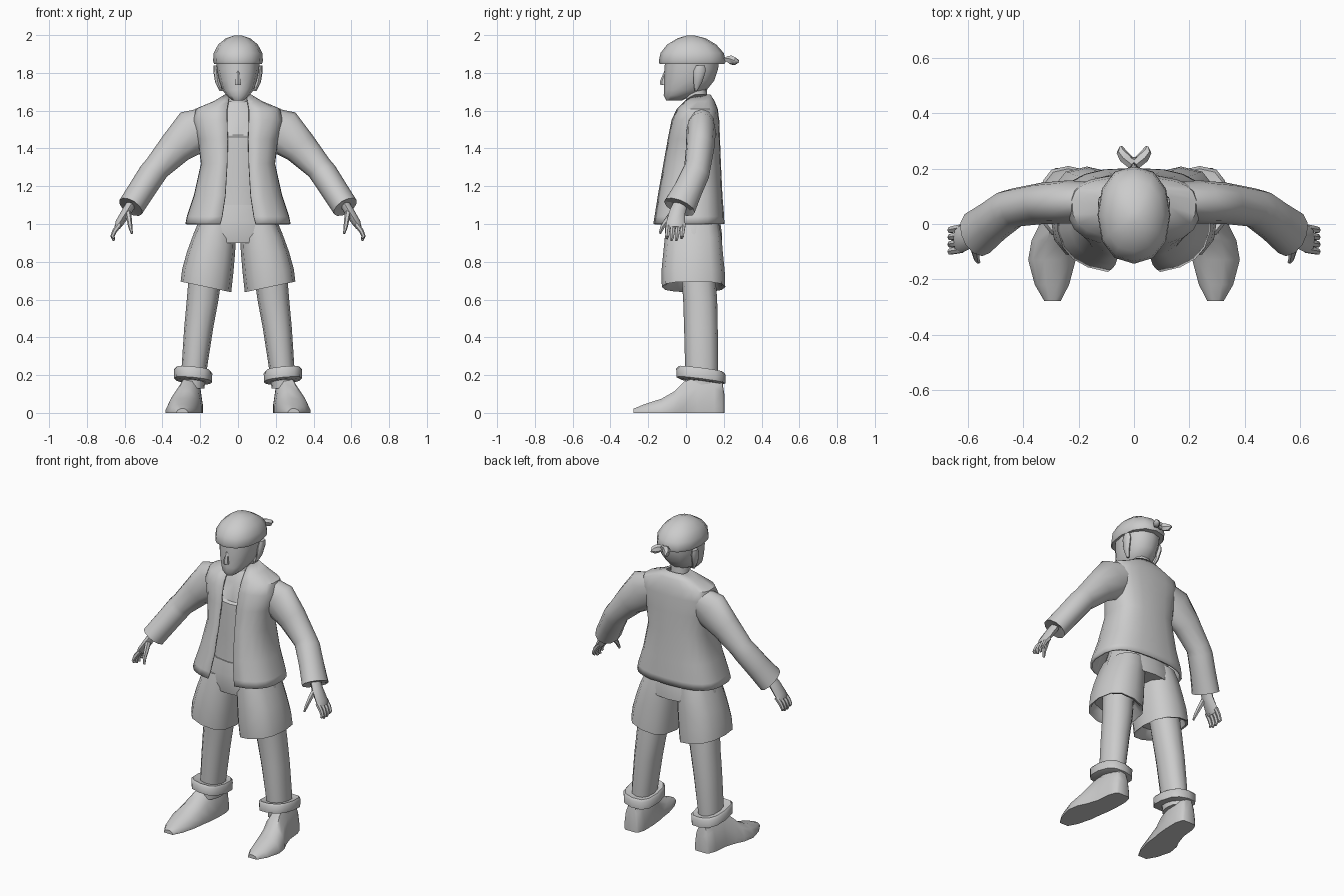
import bpy, bmesh, math
from mathutils import Vector

grey = bpy.data.materials.new("plain_grey")
grey.diffuse_color = (0.6, 0.6, 0.6, 1)


def finish(name, bm, mirror=False, angle=45, solid=0):
    """Turn a bmesh into a shaded object, optionally mirrored across x."""
    bmesh.ops.recalc_face_normals(bm, faces=bm.faces)
    me = bpy.data.meshes.new(name)
    bm.to_mesh(me)
    bm.free()
    ob = bpy.data.objects.new(name, me)
    bpy.context.collection.objects.link(ob)
    me.materials.append(grey)
    if solid:
        m = ob.modifiers.new("thickness", 'SOLIDIFY')
        m.thickness, m.offset = solid, -1
    if mirror:
        ob.modifiers.new("mirror", 'MIRROR').use_mirror_merge = False
    bpy.ops.object.select_all(action='DESELECT')
    bpy.context.view_layer.objects.active = ob
    ob.select_set(True)
    bpy.ops.object.shade_smooth_by_angle(angle=math.radians(angle))
    return ob


def loft(name, rings, closed=True, caps=(True, True), **kw):
    """Skin a list of equally long point rings."""
    bm = bmesh.new()
    vs = [[bm.verts.new(p) for p in r] for r in rings]
    n = len(vs[0])
    for a, b in zip(vs, vs[1:]):
        for i in range(n if closed else n - 1):
            j = (i + 1) % n
            bm.faces.new((a[i], a[j], b[j], b[i]))
    if closed and caps[0]:
        bm.faces.new(vs[0])
    if closed and caps[1]:
        bm.faces.new(vs[-1])
    return finish(name, bm, **kw)


def spow(v, e):
    return math.copysign(abs(v) ** e, v)


def oval(z, w, f, b, cx=0, slope=0, n=12, e=0.9):
    """Level oval of half width w from y=f to y=b; slope tilts it along x."""
    pts = []
    for i in range(n):
        t = 2 * math.pi * i / n
        x = w * spow(math.sin(t), e)
        pts.append((cx + x, (f + b) / 2 - (b - f) / 2 * spow(math.cos(t), e), z + slope * x))
    return pts


def tube(name, path, n=10, **kw):
    """Tube along points (x, y, z, radius across, radius in depth)."""
    c = [Vector(p[:3]) for p in path]
    rings = []
    for i, p in enumerate(path):
        d = (c[min(i + 1, len(c) - 1)] - c[max(i - 1, 0)]).normalized()
        u = d.cross(Vector((0, 1, 0))).normalized()
        v = d.cross(u)
        rings.append([c[i] + u * p[3] * math.cos(2 * math.pi * k / n)
                      + v * p[4] * math.sin(2 * math.pi * k / n) for k in range(n)])
    return loft(name, rings, **kw)


# Head, neck, nose and ears
loft("head", [oval(*r) for r in (
    (1.655, .03, -.105, -.02), (1.68, .06, -.118, .03), (1.71, .083, -.117, .11),
    (1.76, .1, -.118, .15), (1.82, .112, -.114, .17), (1.88, .114, -.11, .175))])
loft("neck", [oval(1.55, .075, -.02, .13), oval(1.63, .058, .0, .115), oval(1.74, .056, .0, .11)])
loft("nose", [oval(1.735, .019, -.136, -.09, n=6), oval(1.755, .016, -.138, -.09, n=6),
              oval(1.81, .008, -.115, -.09, n=6)])
loft("ear", [oval(z, w, f, b, cx, n=8) for z, w, f, b, cx in (
    (1.705, .008, .045, .06, .09), (1.75, .014, .04, .085, .107),
    (1.81, .016, .04, .105, .115), (1.84, .012, .055, .1, .117))], mirror=True)

# Cap with a knotted tail at the back
loft("cap", [oval(*r) for r in (
    (1.848, .126, -.14, .205), (1.862, .132, -.144, .21), (1.905, .129, -.135, .2),
    (1.95, .105, -.1, .16), (1.983, .065, -.045, .105), (1.998, .02, .005, .045))])
tube("cap_knot", [(0, .19, 1.87, .022, .022), (.001, .215, 1.874, .034, .034),
                  (0, .24, 1.87, .02, .02)], n=8)
tube("cap_tail", [(.005, .215, 1.875, .012, .02), (.032, .24, 1.868, .026, .022),
                  (.046, .262, 1.862, .022, .017), (.047, .281, 1.86, .005, .006)], n=6, mirror=True)

# Torso under the jacket
loft("torso", [oval(*r) for r in (
    (1.08, .17, -.095, .15), (1.25, .165, -.085, .15), (1.4, .18, -.082, .15),
    (1.46, .18, -.078, .15), (1.47, .18, -.06, .15), (1.58, .16, -.04, .14), (1.65, .06, .005, .12))])

# Open jacket body
rings = []
E = 0.75
for z, w, f, b, gap in ((1.0, .28, -.178, .203, .095), (1.04, .272, -.17, .202, .085),
                        (1.15, .235, -.152, .193, .068), (1.32, .197, -.122, .185, .058),
                        (1.45, .215, -.098, .18, .055), (1.55, .24, -.078, .176, .058),
                        (1.61, .225, -.05, .168, .058), (1.65, .13, -.012, .152, .052),
                        (1.685, .07, .03, .13, .046)):
    t0 = math.asin((gap / w) ** (1 / E))
    mid = (f + b) / 2 + .015
    ring = []
    for i in range(21):
        t = t0 + (2 * math.pi - 2 * t0) * i / 20
        c = spow(math.cos(t), E)
        y = mid - c * ((mid - f) if c > 0 else (b - mid))
        ring.append((w * spow(math.sin(t), E), y, z))
    rings.append(ring)
loft("jacket_body", rings, closed=False, solid=.012)

# Sleeves, open at the cuff
tube("sleeve", [(.12, .085, 1.55, .08, .065), (.235, .08, 1.49, .122, .078),
                (.33, .075, 1.405, .092, .075), (.43, .06, 1.297, .071, .07),
                (.455, .05, 1.265, .073, .075), (.51, .01, 1.18, .071, .078),
                (.568, -.035, 1.09, .07, .088), (.562, -.03, 1.1, .058, .075),
                (.53, -.01, 1.15, .05, .06)], n=12, mirror=True)

# Hands: palm, four curled fingers, thumb
tube("palm", [(.55, -.02, 1.13, .026, .035), (.59, -.045, 1.065, .026, .042),
              (.628, -.055, 1.005, .022, .05), (.64, -.055, .98, .015, .046)], n=8, mirror=True)
for k in range(4):
    y = -.092 + .026 * k
    tip = .012 * (k in (0, 3))
    tube("finger", [(.625, y, 1.0, .014, .014), (.652, y - .005, .965, .013, .0135),
                    (.665, y - .008, .935, .011, .012), (.657, y - .012, .912 + tip, .007, .008)],
         n=6, mirror=True)
tube("thumb", [(.582, -.07, 1.06, .016, .018), (.575, -.1, 1.02, .014, .016),
               (.57, -.125, .985, .011, .013), (.562, -.138, .95, .006, .007)], n=6, mirror=True)

# Shorts: hips plus two flared legs
loft("shorts_hips", [oval(*r) for r in (
    (.9, .24, -.1, .19), (.95, .235, -.11, .19), (1.02, .205, -.11, .18), (1.1, .175, -.1, .16))])
loft("shorts_leg", [oval(z, w, f, b, cx, s, e=.8) for z, w, f, b, cx, s in (
    (.72, .1, -.08, .16, .18, .2), (.672, .125, -.11, .19, .17, .21), (.667, .134, -.128, .208, .17, .21),
    (.75, .135, -.13, .205, .16, .1), (.85, .128, -.12, .195, .143, 0),
    (.93, .115, -.112, .188, .127, 0), (1.0, .1, -.1, .175, .11, 0))], mirror=True)

# Legs
loft("leg", [oval(z, w, f, b, cx) for z, w, f, b, cx in (
    (.13, .06, .0, .165, .238), (.25, .068, -.005, .17, .23), (.45, .077, -.01, .168, .208),
    (.6, .084, -.015, .165, .187), (.8, .09, -.03, .15, .165))], mirror=True)

# Ankle cuffs, tipped up toward the front
cuff = []
for z, g in ((.165, -.022), (.172, 0), (.218, .002), (.23, -.008), (.225, -.025)):
    cuff.append([(x, y, zz - .13 * (y - .08))
                 for x, y, zz in oval(z, .1 + g, -.05 - g, .208 + g, .238, .1, e=.75)])
loft("ankle_cuff", cuff, mirror=True, angle=50)

# Shoes, lofted from toe to heel
half = ((1, 0), (1, .22), (.8, .68), (.35, 1))
rings = []
for y, cx, w, h in ((-.278, .295, .03, .022), (-.22, .297, .062, .046), (-.13, .297, .086, .075),
                    (-.06, .287, .084, .115), (-.01, .27, .076, .165), (.06, .255, .068, .19),
                    (.15, .25, .064, .19), (.192, .248, .05, .165), (.203, .247, .038, .1)):
    prof = list(half) + [(-a, b) for a, b in reversed(half)]
    rings.append([(cx + a * w, y, b * h) for a, b in prof])
loft("shoe", rings, mirror=True)
